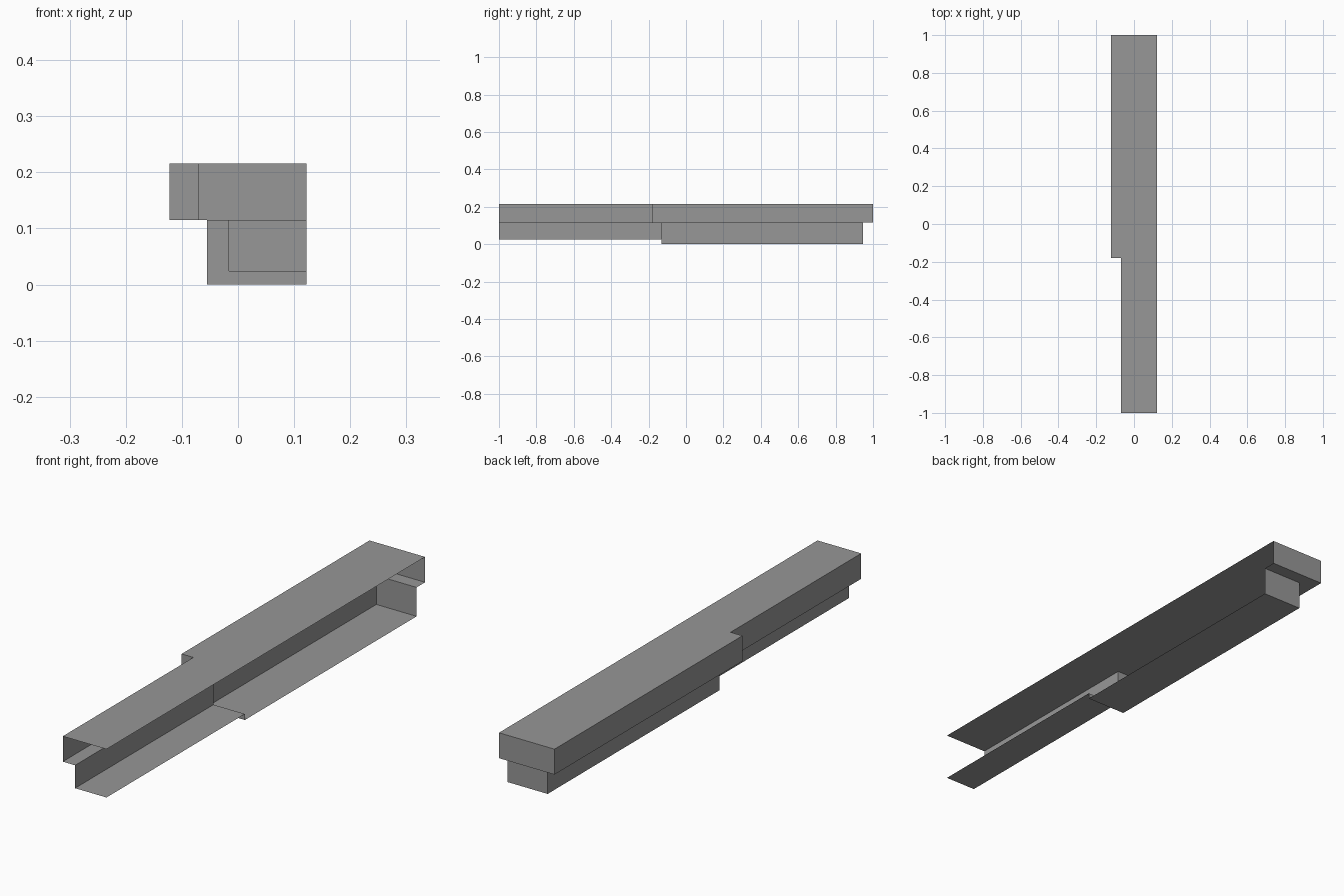
import bpy

cube = bpy.data.objects.get("Cube")
if cube:
    bpy.data.objects.remove(cube, do_unlink=True)

grey = bpy.data.materials.new("plain grey")
grey.use_nodes = True
colour = (0.31, 0.31, 0.31, 1)
grey.diffuse_color = colour
grey.node_tree.nodes["Principled BSDF"].inputs["Base Color"].default_value = colour

# Shared levels and edges
OPEN = 0.122                    # open side of the shell
TOP, MID, LIP, BASE = 0.216, 0.115, 0.024, 0.0
UPPER_WIDE, UPPER_SLIM = -0.122, -0.07
LOWER_WIDE, LOWER_SLIM = -0.055, -0.016
FRONT, UPPER_STEP, LOWER_STEP, LOWER_END, BACK = -1, -0.18, -0.131, 0.947, 1


def sweep(profile, y0, y1):
    """Sheet faces from an open x-z profile drawn along y."""
    return [[(a[0], y0, a[1]), (a[0], y1, a[1]), (b[0], y1, b[1]), (b[0], y0, b[1])]
            for a, b in zip(profile, profile[1:])]


def wall(x0, x1, z0, z1, y, back=False):
    """Upright panel facing the front or the back."""
    face = [(x0, y, z0), (x1, y, z0), (x1, y, z1), (x0, y, z1)]
    return [face[::-1] if back else face]


def build(name, faces):
    points = list(dict.fromkeys(p for f in faces for p in f))
    mesh = bpy.data.meshes.new(name)
    mesh.from_pydata(points, [], [[points.index(p) for p in f] for f in faces])
    mesh.materials.append(grey)
    mesh.update()
    obj = bpy.data.objects.new(name, mesh)
    bpy.context.collection.objects.link(obj)


def upper(side, inner):
    return [(OPEN, TOP), (side, TOP), (side, MID), (inner, MID)]


def lower(side, floor):
    return [(side, MID), (side, floor), (OPEN, floor)]


# Narrow upper channel, open at the front
build("upper_front_channel", sweep(upper(UPPER_SLIM, LOWER_SLIM), FRONT, UPPER_STEP))

# Wide upper channel with its step, back wall and underside ledges
build("upper_rear_channel",
      sweep(upper(UPPER_WIDE, LOWER_SLIM), UPPER_STEP, LOWER_STEP)
      + sweep(upper(UPPER_WIDE, LOWER_WIDE), LOWER_STEP, LOWER_END)
      + sweep(upper(UPPER_WIDE, OPEN), LOWER_END, BACK)
      + wall(UPPER_WIDE, UPPER_SLIM, MID, TOP, UPPER_STEP)
      + wall(UPPER_WIDE, OPEN, MID, TOP, BACK, back=True))

# Narrow lower channel, open at the front
build("lower_front_channel", sweep(lower(LOWER_SLIM, LIP), FRONT, LOWER_STEP))

# Wide lower channel with its step and back wall
build("lower_rear_channel",
      sweep(lower(LOWER_WIDE, BASE), LOWER_STEP, LOWER_END)
      + wall(LOWER_WIDE, LOWER_SLIM, BASE, MID, LOWER_STEP)
      + wall(LOWER_SLIM, OPEN, BASE, LIP, LOWER_STEP)
      + wall(LOWER_WIDE, OPEN, BASE, MID, LOWER_END, back=True))
